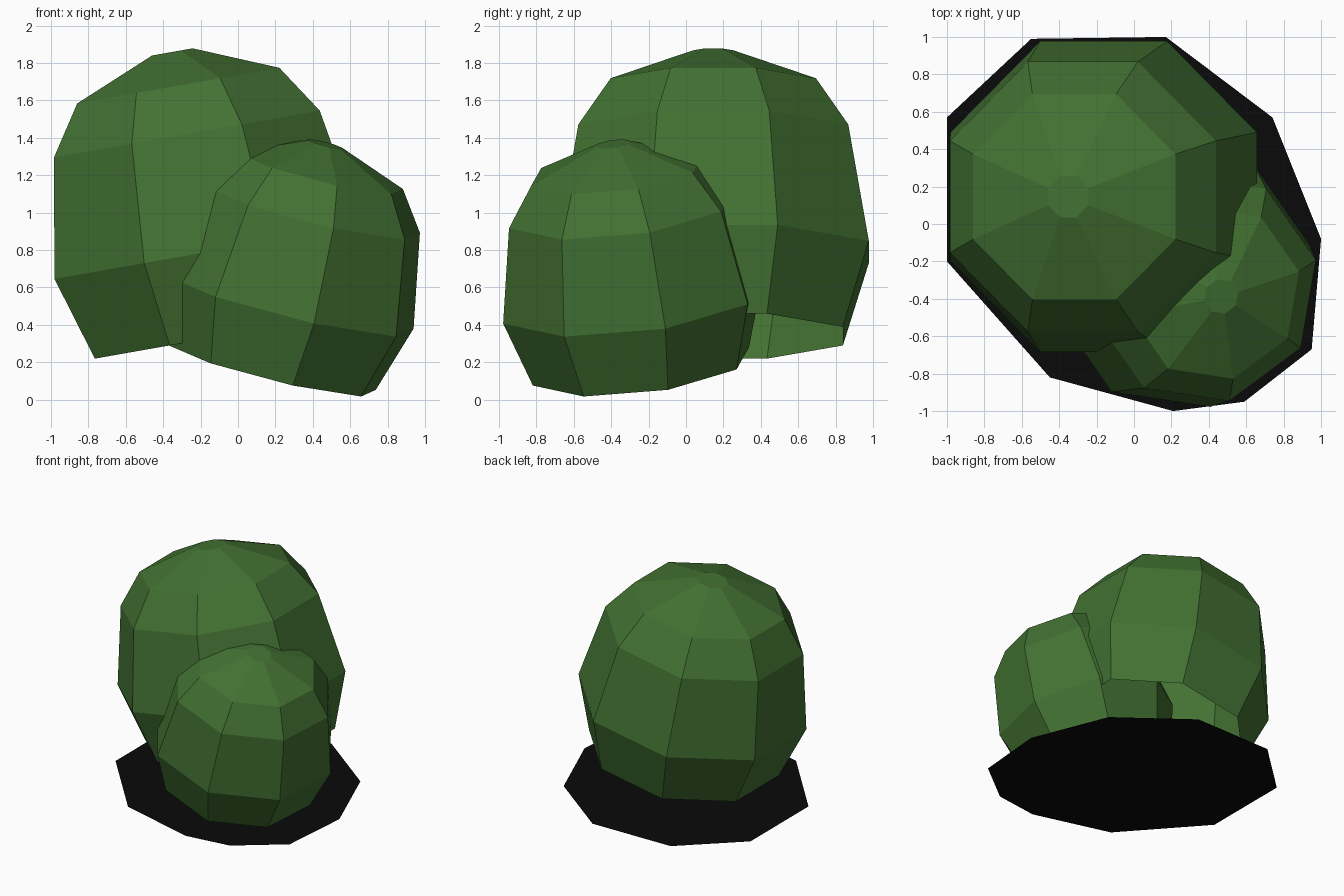
import bpy
import math
from mathutils import Vector

if "Cube" in bpy.data.objects:
    bpy.data.objects.remove(bpy.data.objects["Cube"])


def material(name, color):
    m = bpy.data.materials.new(name)
    m.diffuse_color = (*color, 1.0)
    m.use_nodes = True
    m.node_tree.nodes["Principled BSDF"].inputs["Base Color"].default_value = m.diffuse_color
    return m


green = material("leaf green", (0.055, 0.165, 0.032))
black = material("shadow black", (0.003, 0.003, 0.003))


def add_object(name, verts, faces, mat):
    mesh = bpy.data.meshes.new(name)
    mesh.from_pydata(verts, [], faces)
    mesh.materials.append(mat)
    mesh.update()
    ob = bpy.data.objects.new(name, mesh)
    bpy.context.collection.objects.link(ob)
    return ob


# Shared dome profile: (height along the axis, corner radius), bottom to top
PROFILE = [(0.0, 0.75), (0.457, 0.90), (1.097, 0.781), (1.36, 0.594), (1.543, 0.119)]
SIDES = 8


def dome(name, base, axis, corner, scale):
    """Eight-sided dome, open underneath, leaning along axis, first corner towards corner."""
    n = Vector(axis).normalized()
    u = Vector(corner)
    u = (u - n * u.dot(n)).normalized()
    v = n.cross(u)
    verts = []
    for h, r in PROFILE:
        for i in range(SIDES):
            a = math.tau * i / SIDES
            verts.append(Vector(base) + scale * (n * h + r * (u * math.cos(a) + v * math.sin(a))))
    faces = []
    for k in range(len(PROFILE) - 1):
        for i in range(SIDES):
            j = (i + 1) % SIDES
            a, b = k * SIDES, (k + 1) * SIDES
            faces.append((a + i, a + j, b + j, b + i))
    top = (len(PROFILE) - 1) * SIDES
    faces.append(tuple(range(top, top + SIDES)))
    return add_object(name, verts, faces, green)


# Large foliage clump, leaning left
t = math.radians(10)
half = math.radians(22.5)
dome("large_foliage", (-0.083, 0.146, 0.34), (-math.sin(t), 0, math.cos(t)),
     (math.cos(half) * math.cos(t), math.sin(half), math.cos(half) * math.sin(t)), 1.0)

# Small foliage clump, leaning front right
dome("small_foliage", (0.168, -0.241, 0.178), (0.242, -0.118, 0.963),
     (0.825, -0.515, -0.27), 0.8)

# Flat dark patch on the ground
outline = [(-1, -0.2), (-0.45, -0.82), (0.21, -1), (0.59, -0.95), (0.95, -0.67),
           (1, -0.08), (0.74, 0.57), (0.17, 1), (-0.55, 0.99), (-1, 0.57)]
add_object("ground_shadow", [(x, y, 0) for x, y in outline], [tuple(range(len(outline)))], black)
